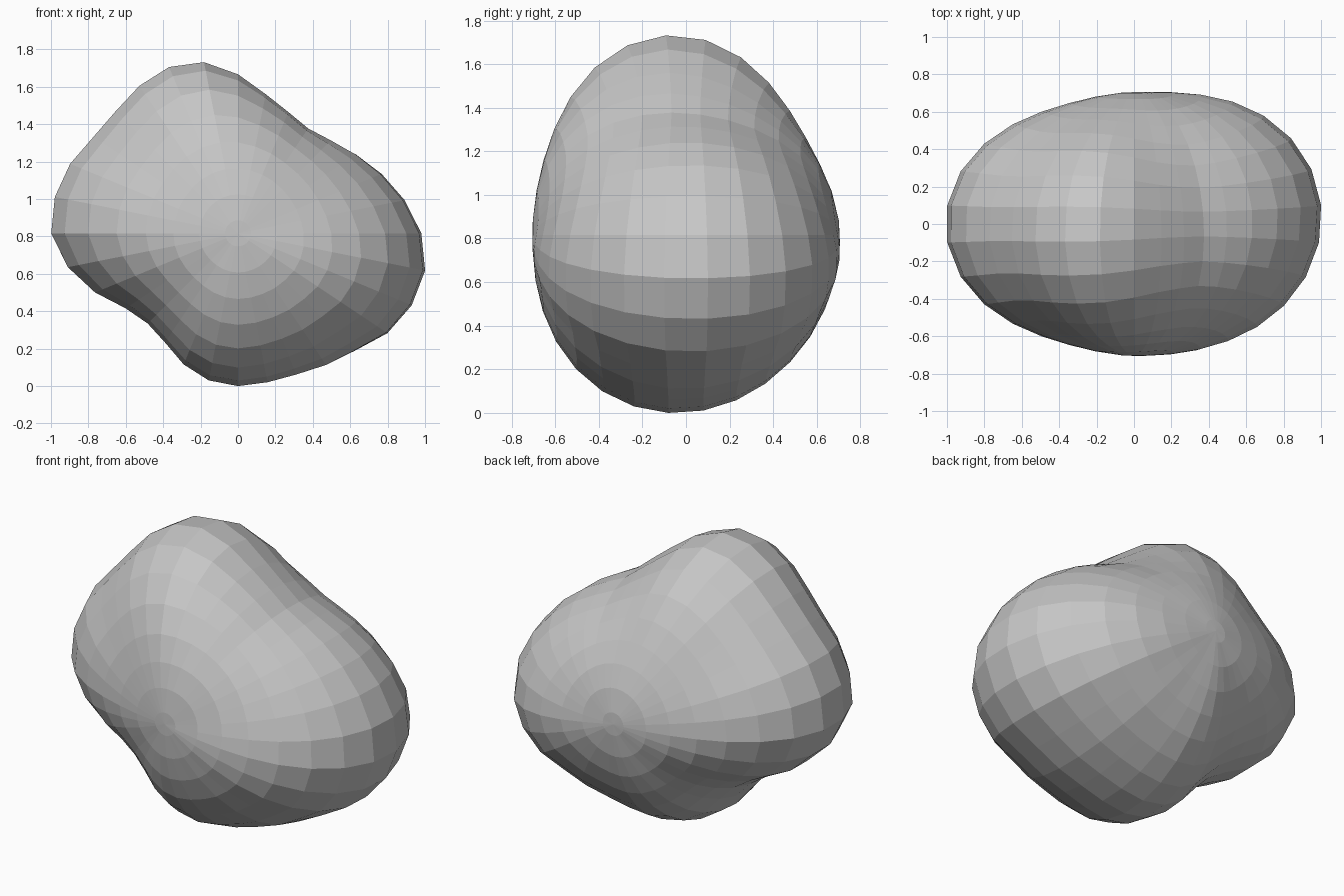
import bpy, bmesh, math
from mathutils import Matrix, Vector

cube = bpy.data.objects.get("Cube")
if cube:
    bpy.data.objects.remove(cube, do_unlink=True)

SEGMENTS, RINGS = 32, 16
POLE = 0.705
CENTRE = Vector((0, 0, 0.82))
# Lobed outline: one radius per segment around the y axis, from +x towards +z
OUTLINE = [0.98, 0.908, 0.83, 0.757, 0.70, 0.672, 0.70, 0.757,
           0.85, 0.934, 0.964, 0.95, 0.925, 0.93, 0.973, 1.0,
           1.0, 0.928, 0.826, 0.72, 0.68, 0.70, 0.757, 0.80,
           0.815, 0.81, 0.815, 0.845, 0.885, 0.96, 1.005, 1.02]


def lean(phi):
    """How far each side of the stone swells towards the front."""
    return (0.026 - 0.056 * math.cos(2 * phi)
            + 0.027 * math.sin(phi) - 0.03 * math.cos(phi))


def falloff(phi):
    """How quickly each side's lobe fades towards the poles."""
    return 2.7 - 0.45 * math.cos(phi) + 0.9 * math.sin(phi)


def stone_radius(phi, lat):
    """Distance from the centre to the surface."""
    side = math.cos(lat)
    rim = OUTLINE[round(phi / math.tau * SEGMENTS) % SEGMENTS]
    rim = rim * 1.008 - abs(lean(phi)) * 0.097
    return (POLE + (rim - POLE) * side ** falloff(phi)
            - lean(phi) * math.sin(lat) * side ** 2)


def surface_point(d):
    """Move a unit direction to the stone's surface, with small polar caps."""
    phi = math.atan2(d.z, d.x)
    lat = math.asin(max(-1, min(1, d.y))) * (RINGS + 1) / RINGS
    lat = max(-math.pi / 2, min(math.pi / 2, lat))
    r = stone_radius(phi, lat)
    return CENTRE + r * Vector((math.cos(lat) * math.cos(phi), math.sin(lat),
                                math.cos(lat) * math.sin(phi)))


# Stone: a sphere with its poles at front and back, pushed in and out
bm = bmesh.new()
bmesh.ops.create_uvsphere(bm, u_segments=SEGMENTS, v_segments=RINGS + 1, radius=1,
                          matrix=Matrix.Rotation(math.pi / 2, 4, 'X'))
for v in bm.verts:
    v.co = surface_point(v.co.normalized())
# Rest the lowest point on the ground
bmesh.ops.translate(bm, verts=bm.verts, vec=(0, 0, -min(v.co.z for v in bm.verts)))
bmesh.ops.recalc_face_normals(bm, faces=bm.faces)
mesh = bpy.data.meshes.new("stone")
bm.to_mesh(mesh)
bm.free()

# Plain grey
grey = bpy.data.materials.new("stone grey")
grey.use_nodes = True
colour = (0.57, 0.57, 0.57, 1)
grey.diffuse_color = colour
grey.node_tree.nodes["Principled BSDF"].inputs["Base Color"].default_value = colour
mesh.materials.append(grey)

stone = bpy.data.objects.new("stone", mesh)
bpy.context.collection.objects.link(stone)
